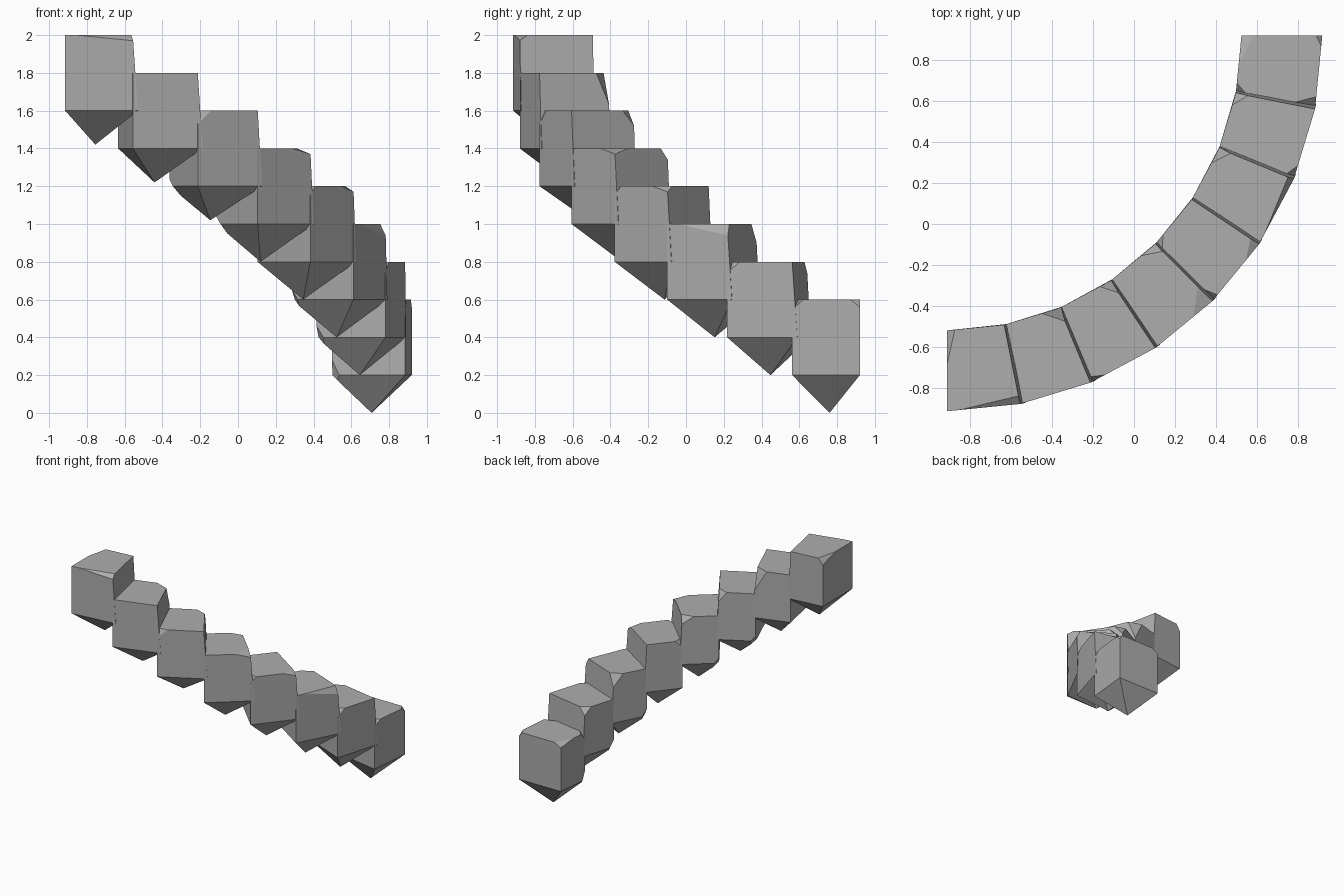
import bpy
import bmesh
from math import sin, cos, pi
from mathutils import Vector

cube = bpy.data.objects.get("Cube")
if cube:
    bpy.data.objects.remove(cube, do_unlink=True)

STEPS = 8
INNER, OUTER = 1.44, 1.835
CENTRE = Vector((-0.915, 0.92, 0))
ARC = pi / 2 / STEPS

stone = bpy.data.materials.new("grey_stone")
stone.use_nodes = True
grey = (0.42, 0.42, 0.42, 1)
stone.diffuse_color = grey
stone.node_tree.nodes["Principled BSDF"].inputs["Base Color"].default_value = grey

# Chipped corners of each step: (end, outer, top), size along arc, radius, height
END_IN, END_OUT = (1, 0, 1), (1, 1, 1)
START_IN, START_OUT = (0, 0, 1), (0, 1, 1)
LOW_IN = (0, 0, 0)
CHIPS = [
    [(START_IN, .04, .17, .05), (END_OUT, .3, .04, .03)],
    [(END_IN, .09, .07, .17)],
    [(START_OUT, .08, .03, .07), (END_IN, .06, .07, .08), (LOW_IN, .04, .05, .04)],
    [(END_OUT, .12, .1, .03), (END_IN, .09, .05, .06), (LOW_IN, .04, .04, .04)],
    [(START_OUT, .04, .1, .05), (START_IN, .06, .05, .05), (END_OUT, .1, .05, .03)],
    [(END_OUT, .3, .03, .06), (END_IN, .08, .06, .1), (LOW_IN, .04, .04, .06)],
    [(START_OUT, .07, .05, .06), (END_IN, .06, .06, .06), (LOW_IN, .04, .04, .06)],
    [(START_OUT, .06, .13, .05), (START_IN, .05, .06, .05),
     (END_OUT, .05, .03, .04), (END_IN, .15, .06, .03), (LOW_IN, .03, .04, .08)],
]


def polar(radius, angle, z):
    return CENTRE + Vector((radius * sin(angle), -radius * cos(angle), z))


def chip(bm, corners, key, sizes):
    """Slice one corner off with the plane through a point on each edge."""
    corner = corners[key]
    points = []
    for axis, size in enumerate(sizes):
        other = list(key)
        other[axis] = 1 - other[axis]
        points.append(corner + (corners[tuple(other)] - corner).normalized() * size)
    a, b, c = points
    normal = (b - a).cross(c - a).normalized()
    if normal.dot(corner - a) < 0:
        normal.negate()
    geom = bm.verts[:] + bm.edges[:] + bm.faces[:]
    cut = bmesh.ops.bisect_plane(bm, geom=geom, plane_co=a, plane_no=normal,
                                 clear_outer=True)
    edges = [e for e in cut["geom_cut"] if isinstance(e, bmesh.types.BMEdge)]
    bmesh.ops.contextual_create(bm, geom=edges)


# Wedge-shaped stone steps, each tapering to a point underneath
for i in range(STEPS):
    top = 2 - 0.2 * i
    bottom = top - 0.4
    lean = 0.015 if i < STEPS - 1 else 0
    corners = {}
    for end in (0, 1):
        for outer in (0, 1):
            for up in (0, 1):
                angle = (i + end) * ARC + (lean if end and not up else 0)
                corners[(end, outer, up)] = polar(
                    OUTER if outer else INNER, angle, top if up else bottom)
    bm = bmesh.new()
    v = {key: bm.verts.new(co) for key, co in corners.items()}
    apex = bm.verts.new(polar(1.63, (i + 0.5) * ARC, bottom - (0.2 if i > 2 else 0.18)))
    ring = [(0, 0), (1, 0), (1, 1), (0, 1)]
    bm.faces.new([v[(*r, 1)] for r in ring])
    for r, s in zip(ring, ring[1:] + ring[:1]):
        bm.faces.new([v[(*r, 0)], v[(*s, 0)], v[(*s, 1)], v[(*r, 1)]])
        bm.faces.new([apex, v[(*s, 0)], v[(*r, 0)]])
    bmesh.ops.recalc_face_normals(bm, faces=bm.faces)
    for key, *sizes in CHIPS[i]:
        chip(bm, corners, key, sizes)
    bmesh.ops.recalc_face_normals(bm, faces=bm.faces)
    mesh = bpy.data.meshes.new(f"stone_step_{i + 1}")
    bm.to_mesh(mesh)
    bm.free()
    mesh.materials.append(stone)
    step = bpy.data.objects.new(f"stone_step_{i + 1}", mesh)
    bpy.context.collection.objects.link(step)
